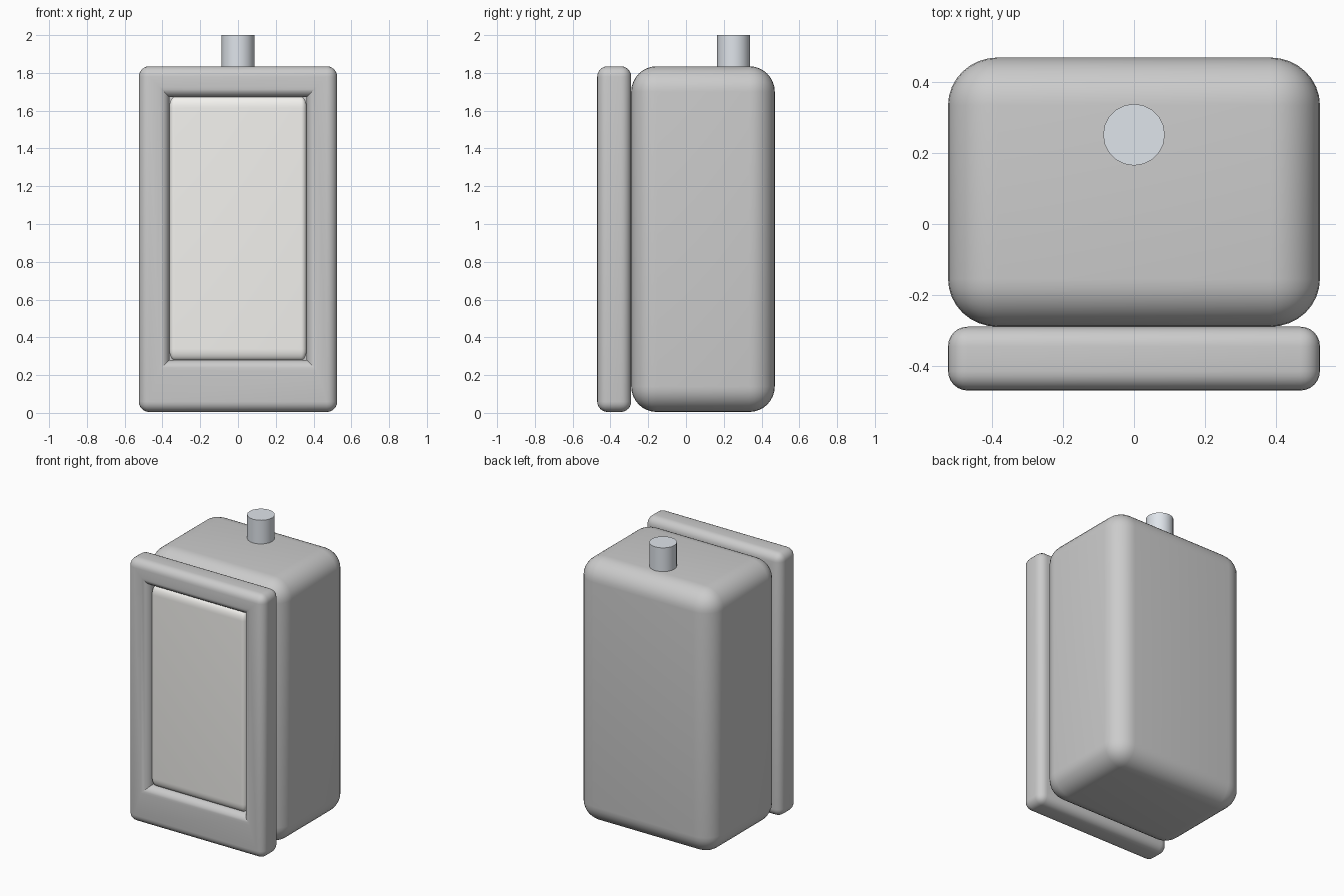
import bpy, bmesh, math

if "Cube" in bpy.data.objects:
    bpy.data.objects.remove(bpy.data.objects["Cube"])


def finish(name, bm, color=None):
    bmesh.ops.recalc_face_normals(bm, faces=bm.faces)
    mesh = bpy.data.meshes.new(name)
    bm.to_mesh(mesh)
    bm.free()
    obj = bpy.data.objects.new(name, mesh)
    bpy.context.collection.objects.link(obj)
    if color:
        mat = bpy.data.materials.new(name + "_paint")
        mat.diffuse_color = (*color, 1)
        mat.use_nodes = True
        mat.node_tree.nodes["Principled BSDF"].inputs["Base Color"].default_value = mat.diffuse_color
        mesh.materials.append(mat)
    bpy.ops.object.select_all(action='DESELECT')
    obj.select_set(True)
    bpy.context.view_layer.objects.active = obj
    bpy.ops.object.shade_smooth_by_angle(angle=math.radians(30))
    return obj


def rounded_box(name, lo, hi, radii, color=None):
    """Box with edges rounded by a separate radius along each axis."""
    bm = bmesh.new()
    bmesh.ops.create_cube(bm, size=2)
    # bevel in a space where the radius is 1, then scale back
    half = [(b - a) / 2 for a, b in zip(lo, hi)]
    for v in bm.verts:
        v.co = [v.co[i] * half[i] / radii[i] for i in range(3)]
    bmesh.ops.bevel(bm, geom=bm.edges[:], offset=1, offset_type='OFFSET',
                    segments=8, profile=0.5, affect='EDGES')
    for v in bm.verts:
        v.co = [v.co[i] * radii[i] + (lo[i] + hi[i]) / 2 for i in range(3)]
    return finish(name, bm, color)


def rounded_frame(name, outer, inner, y0, y1, radius):
    """Rectangular ring with rounded edges and mitred inner corners."""
    bm = bmesh.new()

    def loop(rect, y):
        x, z0, z1 = rect
        return [bm.verts.new((px, y, pz)) for px, pz in
                ((-x, z0), (x, z0), (x, z1), (-x, z1))]

    of, inf, ib, ob = (loop(outer, y0), loop(inner, y0),
                       loop(inner, y1), loop(outer, y1))
    rings = [of, inf, ib, ob]
    for k in range(4):
        a, b = rings[k], rings[(k + 1) % 4]
        for i in range(4):
            j = (i + 1) % 4
            bm.faces.new((a[i], a[j], b[j], b[i]))
    bmesh.ops.recalc_face_normals(bm, faces=bm.faces)
    mitres = {frozenset(p) for p in zip(inf, ib)}
    flat = {frozenset(p) for a, b in ((of, inf), (ib, ob)) for p in zip(a, b)}
    edges = [e for e in bm.edges if frozenset(e.verts) not in mitres | flat]
    # the diagonal seams on the flat faces are dissolved into mitre joints
    bmesh.ops.bevel(bm, geom=edges, offset=radius, offset_type='OFFSET',
                    segments=6, profile=0.5, affect='EDGES')
    return finish(name, bm)


# main cabinet
rounded_box("cabinet_body", (-0.525, -0.29, 0.005), (0.525, 0.47, 1.835), (0.14, 0.135, 0.135))

# front frame with the window opening
rounded_frame("front_frame", (0.525, 0.005, 1.835), (0.363, 0.28, 1.672),
              -0.47, -0.29, 0.055)

# pale panel filling the opening
rounded_box("front_panel", (-0.364, -0.445, 0.279), (0.364, -0.25, 1.673),
            (0.03, 0.03, 0.06), (0.9, 0.89, 0.86))

# outlet pipe on top
bm = bmesh.new()
bmesh.ops.create_cone(bm, cap_ends=True, segments=20, radius1=0.087, radius2=0.087, depth=0.3)
bmesh.ops.translate(bm, verts=bm.verts, vec=(0, 0.252, 1.85))
finish("top_pipe", bm, (0.74, 0.78, 0.83))
